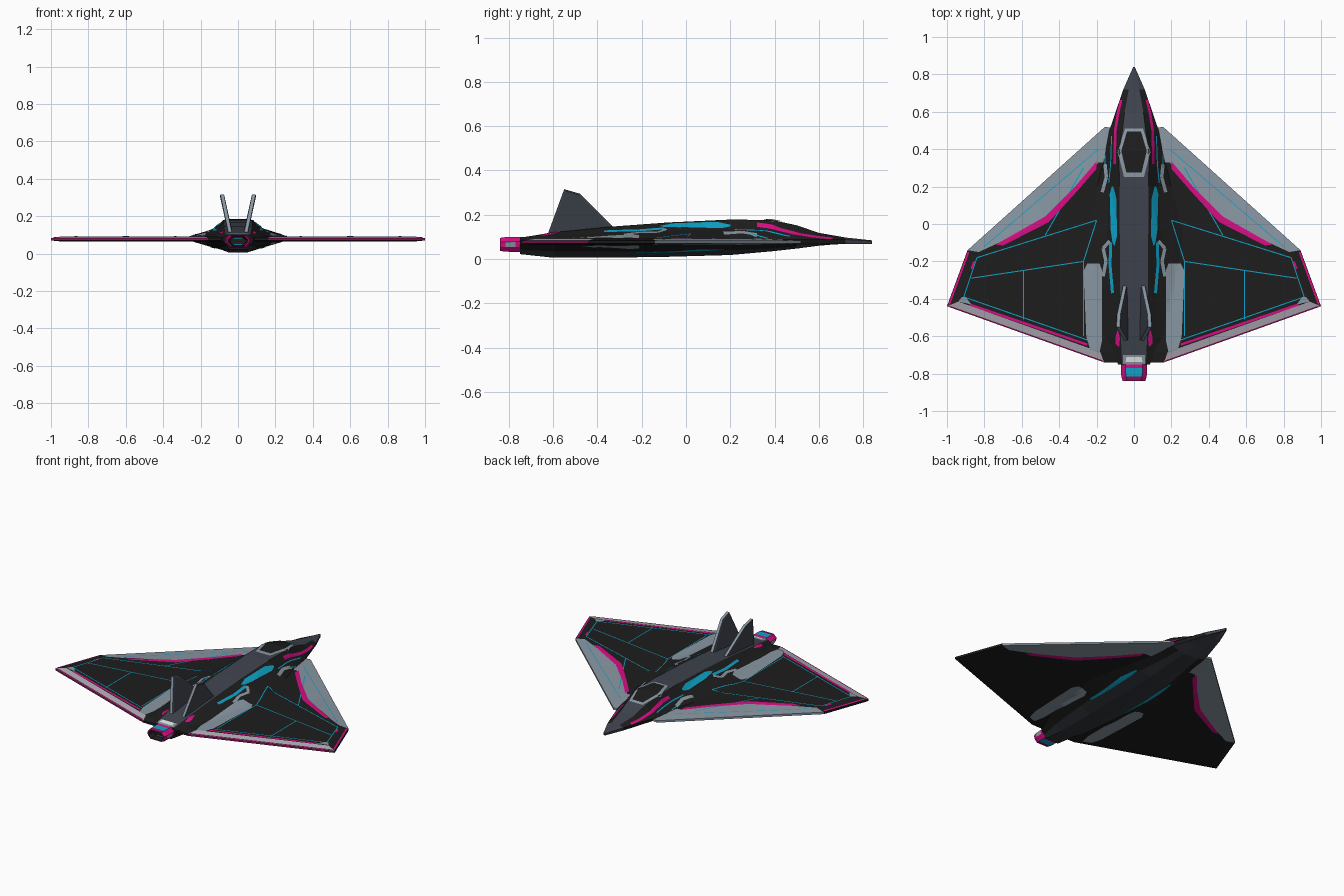
import bpy, bmesh
from mathutils import Vector
from mathutils.bvhtree import BVHTree

if "Cube" in bpy.data.objects:
    bpy.data.objects.remove(bpy.data.objects["Cube"])


def material(name, rgb):
    m = bpy.data.materials.new(name)
    m.use_nodes = True
    color = (*rgb, 1)
    m.diffuse_color = color
    node = m.node_tree.nodes["Principled BSDF"]
    node.inputs["Base Color"].default_value = color
    node.inputs["Roughness"].default_value = 0.7
    return m


MATS = [material("black", (.0125, .0125, .0125)),
        material("slate grey", (.05, .057, .075)),
        material("light grey", (.25, .31, .365)),
        material("pale grey", (.42, .40, .45)),
        material("magenta", (.68, .004, .23)),
        material("cyan", (.004, .37, .58)),
        material("white", (.95, .95, .95)),
        material("charcoal", (.032, .036, .044)),
        material("plum", (.26, .006, .10))]
BLACK, SLATE, GREY, PALE, MAGENTA, CYAN, WHITE, CHARCOAL, PLUM = range(9)


def finish(name, bm, recalc=True):
    if recalc:
        bmesh.ops.recalc_face_normals(bm, faces=bm.faces)
    mesh = bpy.data.meshes.new(name)
    bm.to_mesh(mesh)
    bm.free()
    for m in MATS:
        mesh.materials.append(m)
    obj = bpy.data.objects.new(name, mesh)
    bpy.context.collection.objects.link(obj)
    return obj


def add_face(bm, verts, mat):
    f = bm.faces.new(verts)
    f.material_index = mat
    return f


def loft(bm, rings, rule):
    """Skin closed rings; rule(ring, side) gives the colour."""
    rings = [[bm.verts.new(p) for p in r] for r in rings]
    n = len(rings[0])
    for i in range(len(rings) - 1):
        for j in range(n):
            k = (j + 1) % n
            add_face(bm, (rings[i][j], rings[i][k], rings[i + 1][k], rings[i + 1][j]), rule(i, j))
    return rings


# Fuselage: y, top half width, top z, shoulder x, shoulder z, chine x, belly half width, belly z
SECTIONS = [(.84, .002, .084, .003, .083, .004, .002, .080),
            (.72, .028, .097, .042, .092, .057, .015, .073),
            (.60, .050, .118, .076, .102, .098, .028, .060),
            (.50, .062, .152, .098, .114, .132, .036, .047),
            (.39, .080, .176, .112, .130, .152, .042, .035),
            (.20, .078, .178, .130, .136, .205, .046, .018),
            (-.08, .076, .165, .142, .128, .275, .048, .010),
            (-.34, .074, .146, .132, .117, .225, .050, .006),
            (-.60, .070, .120, .115, .106, .165, .050, .006),
            (-.75, .064, .096, .075, .088, .085, .046, .022)]


def section(y, tw, zt, mx, mz, w, bw, zb):
    chine = min(.088, mz - .002)
    half = [(tw, zt), (mx, mz), (w, chine), (w * .93, min(.068, chine - .003)),
            ((w + bw) * .45, zb * .55 + .03), (bw, zb)]
    return [(x, y, z) for x, z in half] + [(-x, y, z) for x, z in reversed(half)]


def body_color(i, j):
    if j == 11 or i == 0 or (i < 3 and j in (3, 4, 5, 6, 7)):
        return SLATE
    return CHARCOAL if j in (4, 5, 6) else BLACK


body = bmesh.new()
rings = loft(body, [section(*s) for s in SECTIONS], body_color)
add_face(body, rings[0], SLATE)
add_face(body, rings[-1], BLACK)

# Delta wings: thin rim, sloped edge bands, flat centre panel
OUTER = [(.05, .50), (.155, .52), (.35, .345), (.55, .165), (.89, -.14), (1, -.44), (.16, -.74), (.05, -.74)]
INNER = [(.05, .33), (.19, .33), (.315, .17), (.475, .015), (.83, -.15), (.94, -.415), (.18, -.685), (.05, -.685)]
TOP_BAND = [GREY] * 4 + [BLACK, PALE, BLACK, BLACK]
LOW_BAND = [GREY] * 4 + [BLACK] * 4
RIM = [GREY] * 4 + [BLACK, PLUM, BLACK, BLACK]

wings = bmesh.new()
for s in (1, -1):
    layers = [(INNER, .092), (OUTER, .083), (OUTER, .070), (INNER, .064)]
    bands = [TOP_BAND, RIM, LOW_BAND]
    rings = loft(wings, [[(s * x, y, z) for x, y in pts] for pts, z in layers],
                 lambda i, j: bands[i][j])
    add_face(wings, rings[0], BLACK)
    add_face(wings, rings[-1], BLACK)

body_obj = finish("fuselage", body)
wing_obj = finish("wings", wings)

# Hull surface used to lay painted panels on
hull = bmesh.new()
hull.from_mesh(body_obj.data)
hull.from_mesh(wing_obj.data)
TREE = BVHTree.FromBMesh(hull)
hull.free()


def drape(bm, a, b, mat, up=1, lift=.003, across=4):
    """Lay a panel between two edge paths onto the hull, above or below."""
    def dense(path):
        pts = []
        for p, q in zip(path, path[1:]):
            p, q = Vector(p), Vector(q)
            pts += [p.lerp(q, t / 10) for t in range(10)]
        return pts + [Vector(path[-1])]

    grid = []
    for p, q in zip(dense(a), dense(b)):
        row = []
        for t in range(across + 1):
            v = p.lerp(q, t / across)
            hit = TREE.ray_cast(Vector((v.x, v.y, up)), Vector((0, 0, -up)))[0]
            row.append(bm.verts.new((v.x, v.y, hit.z + up * lift)) if hit else None)
        grid.append(row)
    for r0, r1 in zip(grid, grid[1:]):
        for t in range(across):
            quad = (r0[t], r0[t + 1], r1[t + 1], r1[t])
            if None not in quad:
                f = add_face(bm, quad, mat)
                f.normal_update()
                if f.normal.z * up < 0:
                    f.normal_flip()


def panel(name, a, b, mat, sides=(1,), lift=.003):
    bm = bmesh.new()
    for up in sides:
        for s in (1, -1):
            drape(bm, [(s * x, y) for x, y in a], [(s * x, y) for x, y in b], mat, up, lift)
    return finish(name, bm, False)


def lines(name, paths, width, mat, lift=.002):
    bm = bmesh.new()
    for path in paths:
        for p, q in zip(path, path[1:]):
            p, q = Vector(p), Vector(q)
            n = (q - p).orthogonal().normalized() * width / 2
            for s in (1, -1):
                drape(bm, [(s * v.x, v.y) for v in (p + n, q + n)],
                      [(s * v.x, v.y) for v in (p - n, q - n)], mat, 1, lift, 1)
    return finish(name, bm, False)


# Canopy frame and glass
def hexagon(name, w, y0, y1, mat, lift):
    a = [(w * .55, y1), (w, (y0 + y1) / 2 + .005), (w * .6, y0)]
    panel(name, a, [(0, y) for x, y in a], mat, lift=lift)


hexagon("canopy_frame", .088, .25, .51, GREY, .004)
hexagon("canopy_glass", .068, .275, .495, BLACK, .007)

# Wing paint
BOTH = (1, -1)
panel("wing_leading_stripe", [(.20, .335), (.315, .20), (.475, .04), (.74, -.11)],
      [(.20, .295), (.30, .18), (.455, .01), (.70, -.115)], MAGENTA, BOTH)
panel("wing_root_panel", [(.185, -.21), (.17, -.25), (.17, -.62), (.185, -.69)],
      [(.25, -.21), (.27, -.25), (.255, -.60), (.235, -.67)], GREY, BOTH)
lines("wing_trailing_stripe", [[(.25, -.645), (.88, -.43)]], .013, MAGENTA)
lines("wing_trailing_edge", [[(.17, -.732), (.985, -.441)]], .007, PLUM)
lines("wing_tip_stripe", [[(.885, -.15), (.988, -.43)], [(.855, -.20), (.87, -.24)]], .010, MAGENTA)
panel("wing_tip_patch", [(.90, -.39), (.87, -.43)], [(.92, -.39), (.94, -.415)], GREY)
lines("wing_panel_lines", [
    [(.20, .02), (.84, -.18), (.91, -.39), (.235, -.625)],
    [(.20, .02), (.27, -.20), (.87, -.29)],
    [(.27, -.20), (.27, -.60)], [(.59, -.25), (.59, -.51)],
    [(.475, -.06), (.27, .30)]], .0055, CYAN)
lines("wing_band_line", [[(.19, .40), (.80, -.12)]], .004, CYAN)

# Fuselage paint
panel("shoulder_stripe", [(.110, .20), (.095, .14), (.090, -.06), (.105, -.12)],
      [(.120, .20), (.130, .16), (.125, -.03), (.115, -.10)], CYAN)
lines("shoulder_rear_stripe", [[(.125, -.10), (.128, -.22), (.115, -.37)]], .016, CYAN)
lines("shoulder_trim", [[(.13, -.09), (.165, -.13), (.15, -.20), (.165, -.28)],
                        [(.155, .32), (.148, .25), (.17, .17)]], .018, GREY)
lines("nose_stripe", [[(.062, .69), (.084, .60), (.100, .50), (.104, .32)]], .014, MAGENTA)
lines("chine_line", [[(.12, .47), (.125, .32), (.135, .22)], [(.155, .37), (.155, .30)]], .005, CYAN)
panel("tail_patch", [(.085, -.57), (.075, -.61), (.08, -.66)],
      [(.09, -.57), (.10, -.61), (.10, -.64)], MAGENTA)
panel("belly_stripe", [(.125, .18), (.12, .08), (.125, -.24)],
      [(.135, .18), (.152, .06), (.137, -.24)], CYAN, (-1,))
panel("tail_plate_frame", [(.06, -.70), (.06, -.748)], [(0, -.70), (0, -.748)], GREY, lift=.005)
panel("tail_plate", [(.04, -.71), (.046, -.738)], [(0, -.71), (0, -.738)], WHITE, lift=.008)

# Twin canted fins with light edges
fins = bmesh.new()
PROFILE = [(-.32, .135), (-.48, .295), (-.55, .315), (-.625, .11)]
for s in (1, -1):
    loops = []
    for off, shrink in ((-.012, .9), (-.009, 1), (.009, 1), (.012, .9)):
        loops.append([(s * (.046 + (z - .13) * .21 + off), -.50 + (y + .50) * shrink,
                       .18 + (z - .18) * (shrink + 1) / 2) for y, z in PROFILE])
    rings = loft(fins, loops, lambda i, j: GREY if i == 1 else SLATE)
    add_face(fins, rings[0], SLATE)
    add_face(fins, rings[-1], SLATE)
finish("tail_fins", fins)


# Engine nozzle: faceted tube with coloured bands and a dark throat
def nozzle_ring(y, k):
    half = [(.045, .034), (.07, .012), (.066, -.012), (.045, -.034)]
    pts = half + [(-x, z) for x, z in reversed(half)]
    return [(x * k, y, .066 + z * k) for x, z in pts]


def nozzle_color(i, j):
    flat = j in (3, 7)
    if i == 2:
        return CYAN if flat else GREY if j in (1, 5) else MAGENTA
    if i == 6:
        return CYAN if flat else BLACK
    return (GREY, MAGENTA, CYAN, PLUM if flat else MAGENTA, MAGENTA, BLACK)[i]


STEPS = [(-.70, .9), (-.75, 1), (-.77, 1), (-.815, .97), (-.84, .86),
         (-.84, .76), (-.80, .60), (-.80, .45)]
nozzle = bmesh.new()
rings = loft(nozzle, [nozzle_ring(*s) for s in STEPS], nozzle_color)
add_face(nozzle, rings[-1], BLACK)
finish("engine_nozzle", nozzle)
